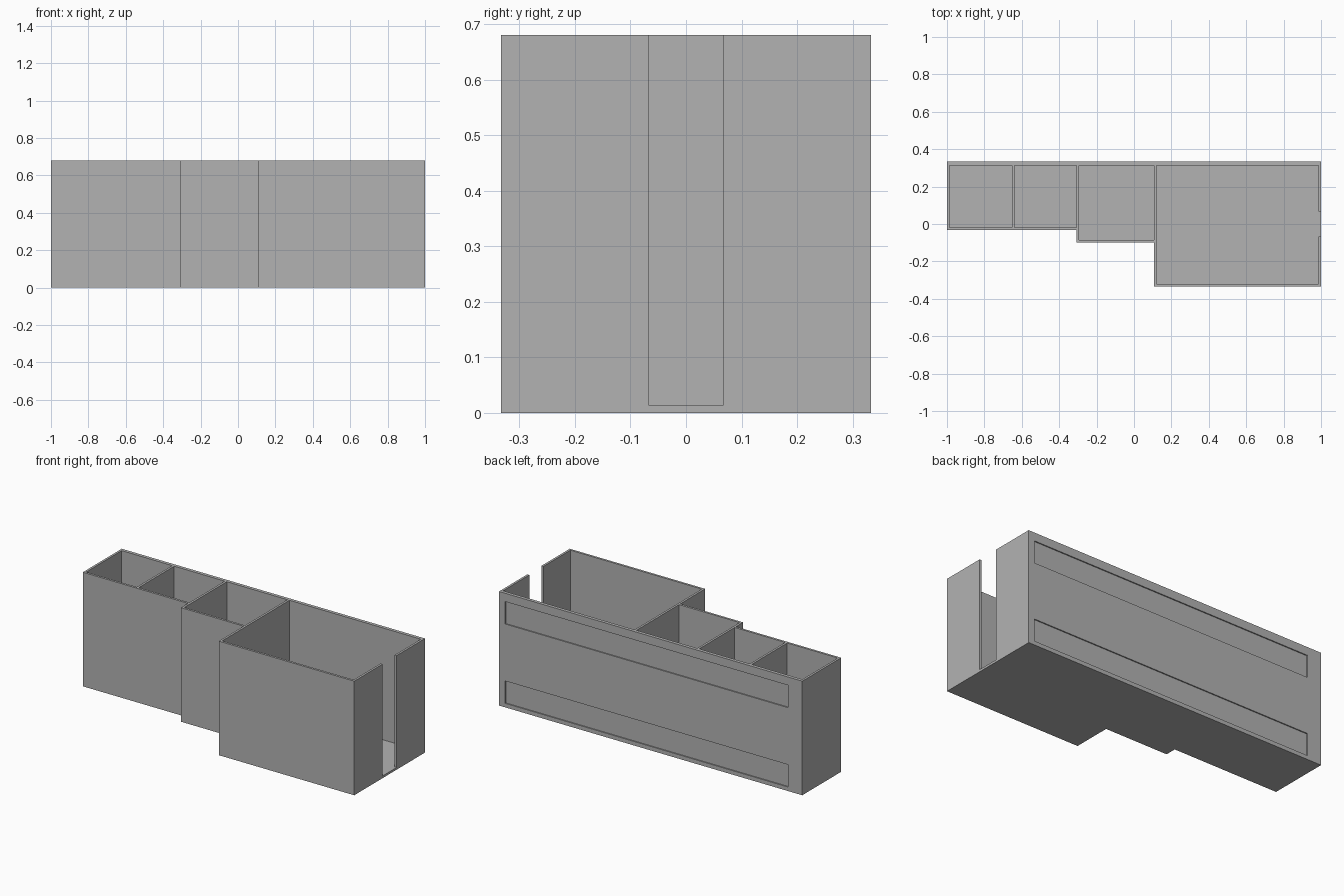
import bpy, bmesh

cube = bpy.data.objects.get("Cube")
if cube:
    bpy.data.objects.remove(cube, do_unlink=True)

HEIGHT, WALL, BACK_WALL = 0.68, 0.0133, 0.02
BACK = 0.3333

grey = bpy.data.materials.new("plain grey")
grey.use_nodes = True
colour = (0.45, 0.45, 0.45, 1)
grey.diffuse_color = colour
grey.node_tree.nodes["Principled BSDF"].inputs["Base Color"].default_value = colour


def prism(name, outline, z0, z1):
    """Extrude a flat outline from z0 to z1."""
    bm = bmesh.new()
    face = bm.faces.new([bm.verts.new((x, y, z0)) for x, y in outline])
    top = bmesh.ops.extrude_face_region(bm, geom=[face])["geom"]
    verts = [v for v in top if isinstance(v, bmesh.types.BMVert)]
    bmesh.ops.translate(bm, verts=verts, vec=(0, 0, z1 - z0))
    bmesh.ops.recalc_face_normals(bm, faces=bm.faces)
    mesh = bpy.data.meshes.new(name)
    bm.to_mesh(mesh)
    bm.free()
    mesh.materials.append(grey)
    obj = bpy.data.objects.new(name, mesh)
    bpy.context.collection.objects.link(obj)
    return obj


def box(name, x0, x1, y0, y1, z0, z1):
    return prism(name, [(x0, y0), (x1, y0), (x1, y1), (x0, y1)], z0, z1)


# Compartments: inner left x, inner right x, outer front y
bins = [(-0.9867, -0.6533, -0.0333), (-0.64, -0.3067, -0.0333),
        (-0.2933, 0.1067, -0.1), (0.12, 0.9867, -BACK)]

# Stepped outer block
outline = [(-1, BACK), (-1, bins[0][2]), (bins[1][1], bins[0][2]),
           (bins[1][1], bins[2][2]), (bins[2][1], bins[2][2]),
           (bins[2][1], -BACK), (1, -BACK), (1, BACK)]
body = prism("organizer_body", outline, 0, HEIGHT)

# Open compartments
cutters = [box("compartment_cutter", x0, x1, front + WALL, BACK - BACK_WALL,
               WALL, HEIGHT + 0.1) for x0, x1, front in bins]

# Tall slot in the end wall
cutters.append(box("end_slot_cutter", 0.9, 1.1, -0.0667, 0.0667, WALL, HEIGHT + 0.1))

# Two shallow mounting strip recesses in the back
for z in (0.024, 0.497):
    cutters.append(box("strip_recess_cutter", -0.907, 0.96,
                       BACK - 0.0067, BACK + 0.1, z, z + 0.1333))

for cutter in cutters:
    cutter.hide_render = True
    mod = body.modifiers.new("cut", "BOOLEAN")
    mod.operation, mod.solver, mod.object = "DIFFERENCE", "EXACT", cutter

# Bake the cuts and drop the cutters
depsgraph = bpy.context.evaluated_depsgraph_get()
result = bpy.data.meshes.new_from_object(body.evaluated_get(depsgraph))
body.modifiers.clear()
body.data = result
for cutter in cutters:
    bpy.data.objects.remove(cutter, do_unlink=True)
